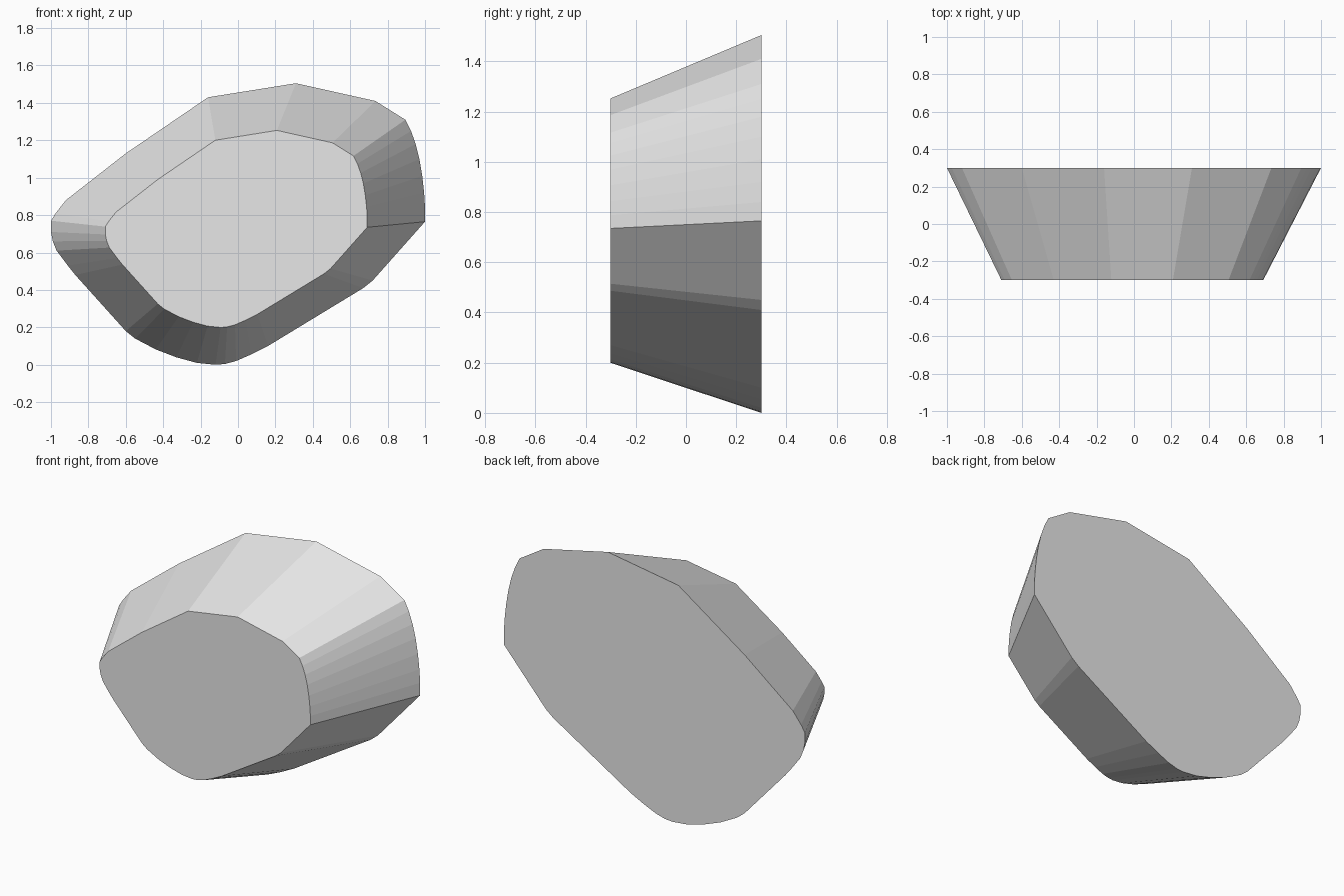
import bpy

if "Cube" in bpy.data.objects:
    bpy.data.objects.remove(bpy.data.objects["Cube"])

# Rounded outline of the large rear face (x, z), clockwise from the upper left
OUTLINE = [
    (-0.16, 1.43), (0.31, 1.505), (0.735, 1.41), (0.895, 1.31),
    (0.925, 1.25), (0.95, 1.18), (0.97, 1.10), (0.985, 1.01), (0.995, 0.92),
    (1.0, 0.84), (1.0, 0.765),
    (0.72, 0.45), (0.67, 0.41), (0.16, 0.10), (0.07, 0.055), (-0.01, 0.02),
    (-0.07, 0.004), (-0.12, 0.0), (-0.22, 0.01), (-0.33, 0.04), (-0.44, 0.082),
    (-0.55, 0.14), (-0.60, 0.18), (-0.87, 0.48), (-0.91, 0.53), (-0.97, 0.61),
    (-0.99, 0.66), (-1.0, 0.71), (-1.0, 0.77), (-0.975, 0.81), (-0.92, 0.88),
    (-0.60, 1.13),
]
CENTRE_X, CENTRE_Z = -0.03, 0.665   # point the outline shrinks towards
FRONT_SCALE = 0.7
HALF_DEPTH = 0.3


def ring(scale, y):
    return [(CENTRE_X + (x - CENTRE_X) * scale, y,
             CENTRE_Z + (z - CENTRE_Z) * scale) for x, z in OUTLINE]


# Tapered block: small front cap, large rear cap, flat sloping sides
n = len(OUTLINE)
verts = ring(FRONT_SCALE, -HALF_DEPTH) + ring(1.0, HALF_DEPTH)
faces = [tuple(reversed(range(n))), tuple(range(n, 2 * n))]
faces += [(i, (i + 1) % n, n + (i + 1) % n, n + i) for i in range(n)]

mesh = bpy.data.meshes.new("tapered_stone")
mesh.from_pydata(verts, [], faces)
mesh.update()
stone = bpy.data.objects.new("tapered_stone", mesh)
bpy.context.collection.objects.link(stone)

# Light grey surface
grey = bpy.data.materials.new("light_grey")
grey.diffuse_color = (0.8, 0.8, 0.8, 1.0)
grey.use_nodes = True
grey.node_tree.nodes["Principled BSDF"].inputs["Base Color"].default_value = grey.diffuse_color
mesh.materials.append(grey)
